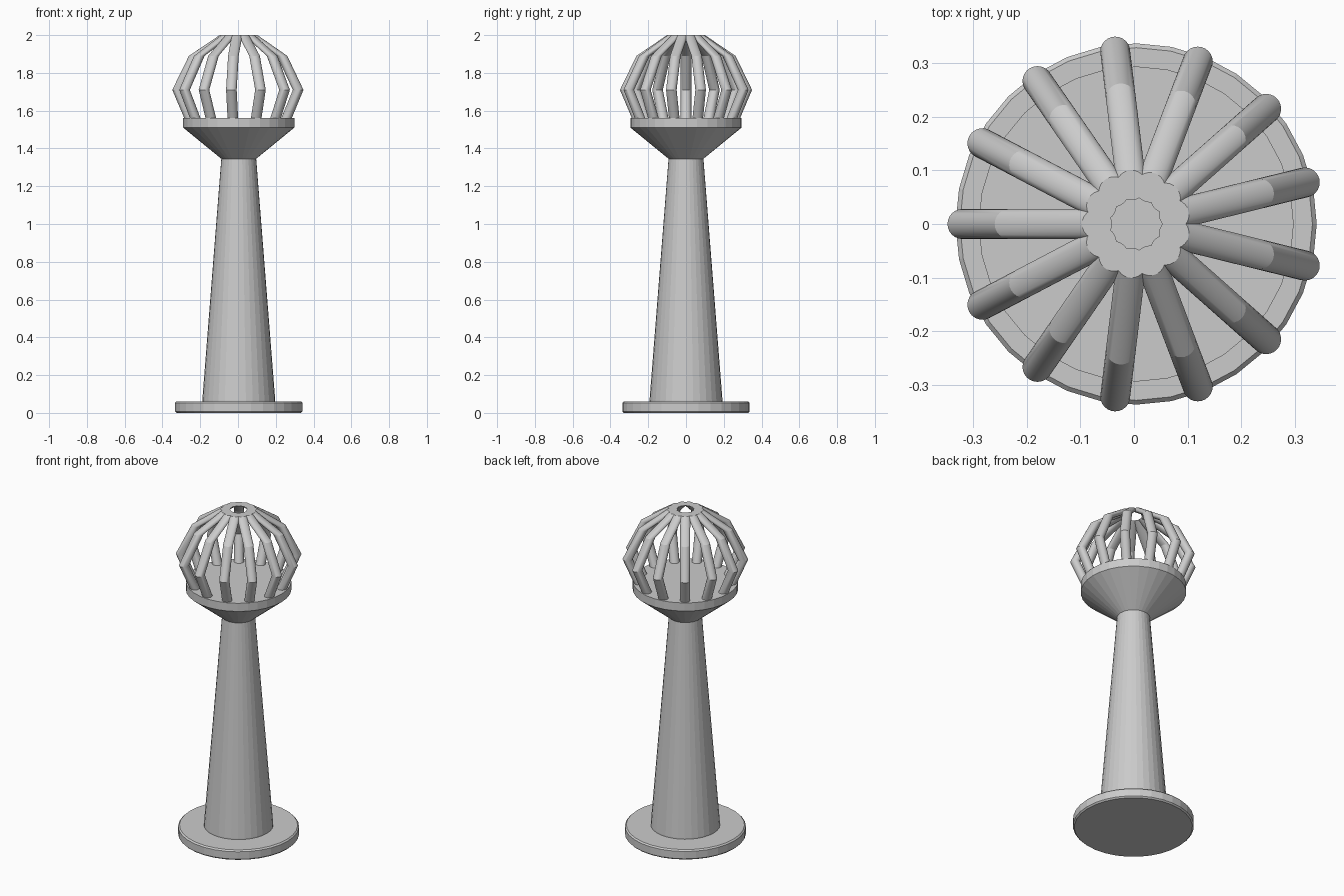
import bpy, bmesh, math
from mathutils import Vector

AXIS_X = 0.004
SIDES = 32
BARS = 13

old = bpy.data.objects.get("Cube")
if old:
    bpy.data.objects.remove(old, do_unlink=True)

grey = bpy.data.materials.new("light_grey")
grey.use_nodes = True
colour = (0.6, 0.6, 0.6, 1)
grey.diffuse_color = colour
grey.node_tree.nodes["Principled BSDF"].inputs["Base Color"].default_value = colour


def loft(name, rings, sides, smooth=False):
    """Join horizontal circles, each given as (centre, radius), and cap both ends."""
    bm = bmesh.new()
    loops = []
    for centre, radius in rings:
        loops.append([bm.verts.new(centre + Vector((radius * math.cos(a), radius * math.sin(a), 0)))
                      for a in (2 * math.pi * i / sides for i in range(sides))])
    for low, high in zip(loops, loops[1:]):
        for i in range(sides):
            j = (i + 1) % sides
            bm.faces.new((low[i], low[j], high[j], high[i]))
    bm.faces.new(loops[0][::-1])
    bm.faces.new(loops[-1])
    mesh = bpy.data.meshes.new(name)
    bm.to_mesh(mesh)
    bm.free()
    mesh.materials.append(grey)
    obj = bpy.data.objects.new(name, mesh)
    bpy.context.collection.objects.link(obj)
    if smooth:
        bpy.ops.object.select_all(action='DESELECT')
        obj.select_set(True)
        bpy.context.view_layer.objects.active = obj
        bpy.ops.object.shade_smooth_by_angle(angle=math.radians(25))
    return obj


def turned(name, profile):
    """Round part about the main axis from (radius, height) pairs."""
    return loft(name, [(Vector((AXIS_X, 0, z)), r) for r, z in profile], SIDES)


# Foot disc with softened rims, tapering column and flared platform
turned("base_disc", [(0.329, 0), (0.337, 0.008), (0.337, 0.053), (0.329, 0.061)])
turned("column", [(0.193, 0.055), (0.193, 0.068), (0.092, 1.35)])
turned("platform", [(0.092, 1.345), (0.294, 1.51), (0.294, 1.56)])

# Cage of bent bars, cut level where they meet at the top
bar_path = [(0.256, 1.55), (0.324, 1.71), (0.236, 1.89), (0.073, 2.0)]
for n in range(BARS):
    a = math.pi + 2 * math.pi * n / BARS
    rings = [(Vector((AXIS_X + r * math.cos(a), r * math.sin(a), z)), 0.028) for r, z in bar_path]
    loft(f"cage_bar_{n + 1}", rings, 24, smooth=True)
